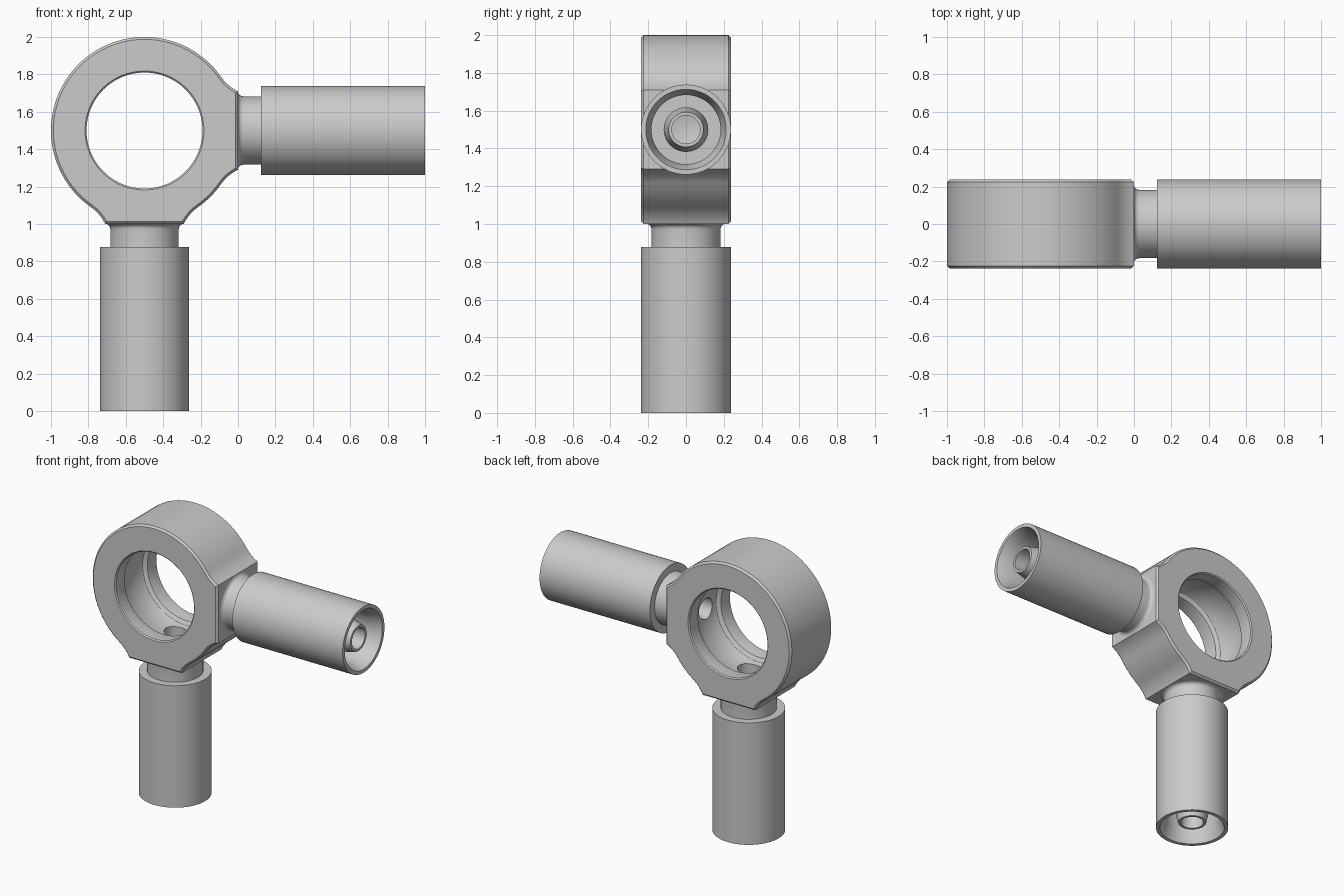
import bpy, bmesh
from math import sin, cos, pi, radians, atan2, hypot
from mathutils import Matrix, Vector

if "Cube" in bpy.data.objects:
    bpy.data.objects.remove(bpy.data.objects["Cube"])

CX, CZ, R, HALF, PAD = -0.5, 1.5, 0.5, 0.237, 0.21


def finish(bm, name):
    bmesh.ops.recalc_face_normals(bm, faces=bm.faces)
    mesh = bpy.data.meshes.new(name)
    bm.to_mesh(mesh)
    bm.free()
    ob = bpy.data.objects.new(name, mesh)
    bpy.context.collection.objects.link(ob)
    return ob


def revolve(name, profile, matrix, closed=True, segs=64):
    """Spin (radius, height) points round local z; open profiles get end caps."""
    bm = bmesh.new()
    rings = [[bm.verts.new(matrix @ Vector((r * cos(2 * pi * i / segs), r * sin(2 * pi * i / segs), h)))
              for i in range(segs)] for r, h in profile]
    pairs = list(zip(rings, rings[1:]))
    if closed:
        pairs.append((rings[-1], rings[0]))
    else:
        bm.faces.new(rings[0])
        bm.faces.new(rings[-1])
    for a, b in pairs:
        for i in range(segs):
            j = (i + 1) % segs
            bm.faces.new((a[i], a[j], b[j], b[i]))
    return finish(bm, name)


def shade(ob):
    bpy.ops.object.select_all(action='DESELECT')
    ob.select_set(True)
    bpy.context.view_layer.objects.active = ob
    bpy.ops.object.shade_smooth_by_angle(angle=radians(28))


# Concave blend from the round eye to one corner of a flat pad
t = radians(35)
k, p2 = cos(t) * R + sin(t) * PAD, R * R + PAD * PAD
f = (k - R * R - p2) / (1 - 2 * k)
c = Vector(((R + f) * cos(t), (R + f) * sin(t)))
a0, a1 = atan2(-c.y, -c.x), atan2(PAD - c.y, R - c.x)
blend = [(c.x + f * cos(a0 + (a1 - a0) * i / 10), c.y + f * sin(a0 + (a1 - a0) * i / 10)) for i in range(11)]
pad = [(x, -z) for x, z in reversed(blend)]       # corner, down to the eye
pad = list(reversed(pad)) + list(reversed(blend))  # eye, corner, corner, eye


def turn(pts, a):
    return [(x * cos(a) - z * sin(a), x * sin(a) + z * cos(a)) for x, z in pts]


def arc(start, end, n):
    return [(R * cos(radians(start + (end - start) * i / n)),
             R * sin(radians(start + (end - start) * i / n))) for i in range(1, n)]


outline = turn(pad, -pi / 2) + arc(-55, -35, 6) + pad + arc(35, 235, 60)

# Eye body with chamfered rims
bm = bmesh.new()
face = bm.faces.new([bm.verts.new((CX + x, -HALF, CZ + z)) for x, z in outline])
ext = bmesh.ops.extrude_face_region(bm, geom=[face], use_keep_orig=True)
bmesh.ops.translate(bm, verts=[v for v in ext['geom'] if isinstance(v, bmesh.types.BMVert)],
                    vec=(0, 2 * HALF, 0))
rim = [e for e in bm.edges if abs(e.verts[0].co.y - e.verts[1].co.y) < 1e-5]
bmesh.ops.bevel(bm, geom=rim, offset=0.013, segments=1, affect='EDGES')
eye = finish(bm, "banjo_eye")

# Placement of the two stems: local z runs outward from each pad
stems = {"side_stem": Matrix.Translation((0, 0, CZ)) @ Matrix.Rotation(pi / 2, 4, 'Y'),
         "lower_stem": Matrix.Translation((CX, 0, 1)) @ Matrix.Rotation(pi, 4, 'X')}

# Grooved through-bore and the drilled passages
half = [(0.105, 0.345), (0.115, 0.34), (0.13, 0.313), (0.14, 0.31), (HALF - 0.008, 0.31), (HALF + 0.01, 0.328)]
groove = [(r, -y) for y, r in reversed(half)] + [(r, y) for y, r in half]
cutters = [revolve("bore_cutter", groove,
                   Matrix.Translation((CX, 0, CZ)) @ Matrix.Rotation(pi / 2, 4, 'X'), False, 96)]
for name, m in stems.items():
    cutters.append(revolve(name + "_cutter", [(0.075, -0.3), (0.075, 0.1)], m, False))
bpy.context.view_layer.objects.active = eye
for cut in cutters:
    cut.hide_render = True
    mod = eye.modifiers.new("cut", 'BOOLEAN')
    mod.operation, mod.solver, mod.object = 'DIFFERENCE', 'EXACT', cut
    bpy.ops.object.modifier_apply(modifier=mod.name)
    bpy.data.objects.remove(cut)
shade(eye)

# Stems: filleted neck, sleeve with flared mouth, tapered inner nipple
fillet = [(0.21 - 0.027 * sin(i * pi / 10), 0.027 * (1 - cos(i * pi / 10))) for i in range(6)]
profile = [(0.075, 0)] + fillet + [
    (0.183, 0.122), (0.238, 0.122), (0.238, 1.0), (0.213, 1.0), (0.183, 0.92), (0.183, 0.75),
    (0.118, 0.75), (0.118, 0.85), (0.092, 0.96), (0.075, 0.96)]
for name, m in stems.items():
    shade(revolve(name, profile, m))
